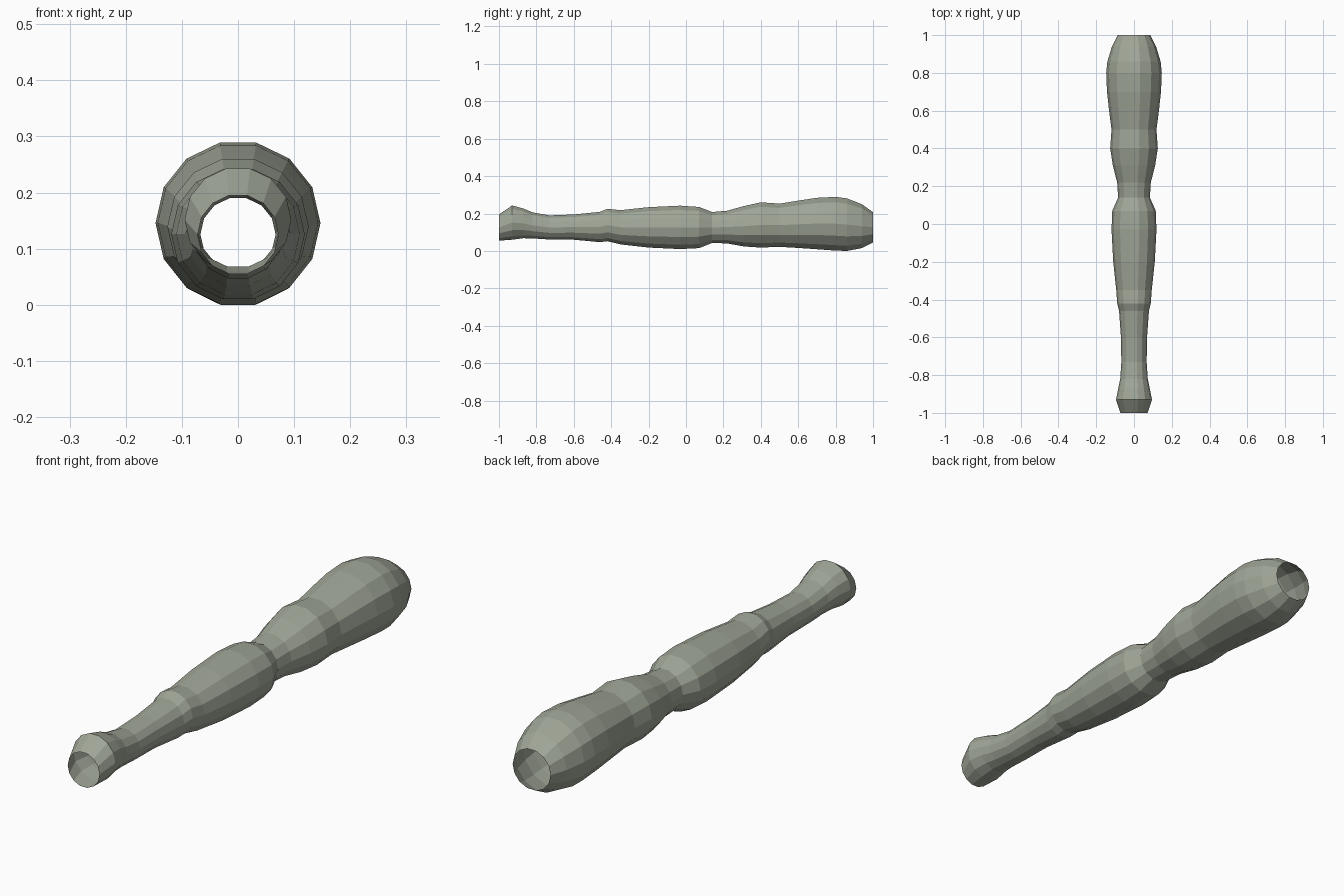
import bpy, bmesh, math

SIDES = 14
FLAT = math.cos(math.pi / SIDES)  # flat facets lie on top and bottom

# Cross-sections along the shaft: y, half width, top height, bottom height
RINGS = [
    (-1.00, 0.072, 0.195, 0.055),
    (-0.93, 0.095, 0.243, 0.060),
    (-0.87, 0.083, 0.227, 0.068),
    (-0.82, 0.073, 0.206, 0.067),
    (-0.73, 0.067, 0.190, 0.061),
    (-0.60, 0.069, 0.195, 0.060),
    (-0.46, 0.079, 0.209, 0.047),
    (-0.42, 0.089, 0.225, 0.052),
    (-0.35, 0.094, 0.218, 0.035),
    (-0.20, 0.110, 0.234, 0.018),
    (-0.03, 0.119, 0.242, 0.010),
    (0.07, 0.115, 0.235, 0.015),
    (0.14, 0.084, 0.208, 0.043),
    (0.22, 0.089, 0.215, 0.040),
    (0.31, 0.112, 0.240, 0.024),
    (0.40, 0.126, 0.260, 0.018),
    (0.50, 0.119, 0.253, 0.022),
    (0.60, 0.132, 0.269, 0.016),
    (0.70, 0.143, 0.284, 0.009),
    (0.80, 0.147, 0.289, 0.002),
    (0.86, 0.141, 0.281, 0.000),
    (0.94, 0.117, 0.250, 0.015),
    (1.00, 0.086, 0.207, 0.045),
]

# Hollow turned shaft, open at both ends
bm = bmesh.new()
loops = []
for y, rx, top, bottom in RINGS:
    cz, rz = (top + bottom) / 2, (top - bottom) / 2 / FLAT
    loops.append([bm.verts.new((rx * math.cos(a), y, cz + rz * math.sin(a)))
                  for a in (2 * math.pi * i / SIDES for i in range(SIDES))])
for a, b in zip(loops, loops[1:]):
    for i in range(SIDES):
        j = (i + 1) % SIDES
        bm.faces.new((a[i], b[i], b[j], a[j]))

mesh = bpy.data.meshes.new("turned_shaft")
bm.to_mesh(mesh)
bm.free()

# Make sure the faces point outward
if mesh.polygons[3].normal.z < 0:
    mesh.flip_normals()

mat = bpy.data.materials.new("grey green")
mat.diffuse_color = (0.35, 0.38, 0.31, 1)
mesh.materials.append(mat)
shaft = bpy.data.objects.new("turned_shaft", mesh)
bpy.context.collection.objects.link(shaft)
